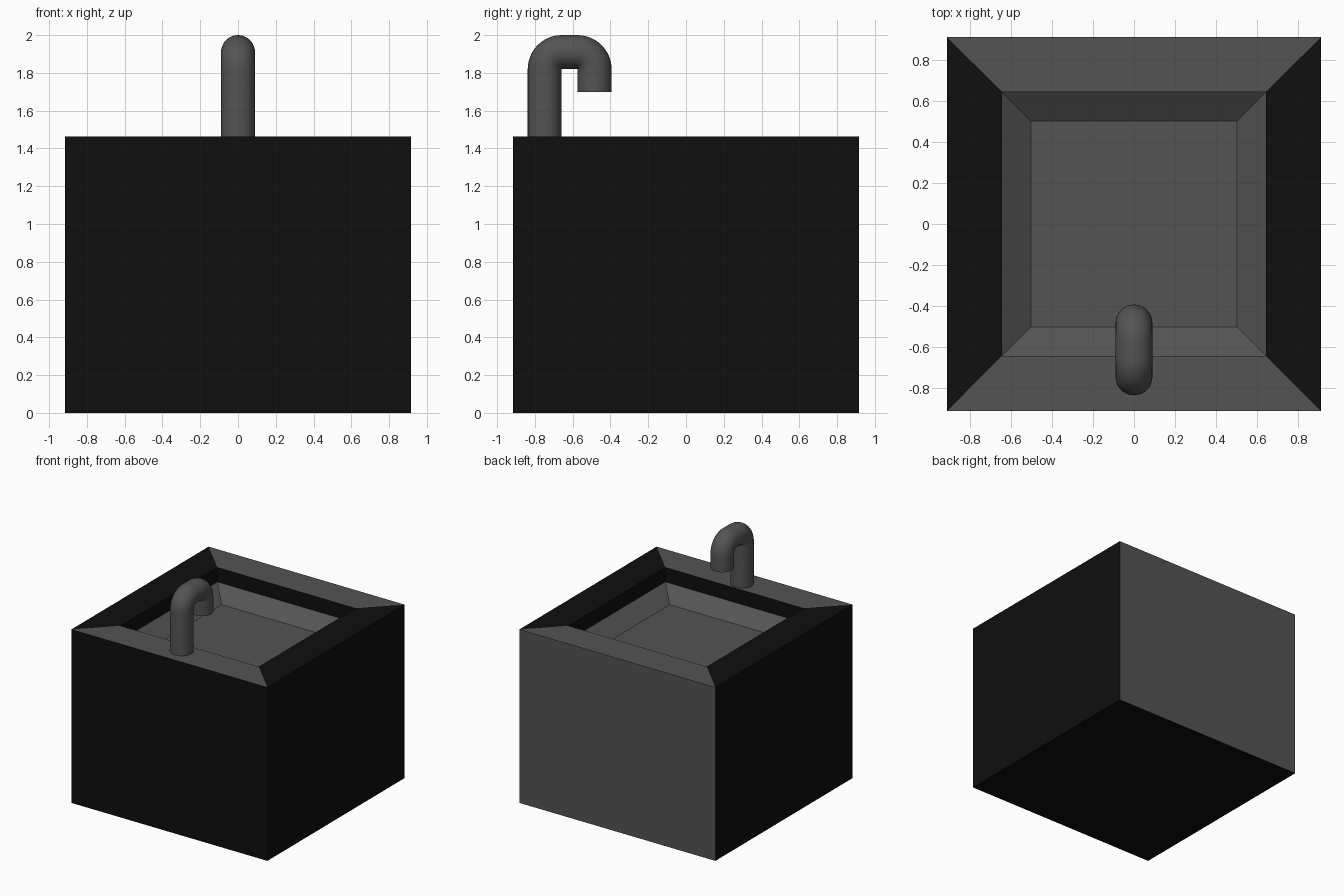
import bpy, bmesh, math
from mathutils import Vector

if "Cube" in bpy.data.objects:
    bpy.data.objects.remove(bpy.data.objects["Cube"])


def material(name, value):
    m = bpy.data.materials.new(name)
    m.diffuse_color = (value, value, value, 1)
    m.use_nodes = True
    m.node_tree.nodes["Principled BSDF"].inputs["Base Color"].default_value = m.diffuse_color
    return m


grey = material("grey", 0.088)
black = material("black", 0.0045)


def make_object(name, bm, mats):
    me = bpy.data.meshes.new(name)
    bm.to_mesh(me)
    bm.free()
    ob = bpy.data.objects.new(name, me)
    bpy.context.collection.objects.link(ob)
    for m in mats:
        me.materials.append(m)
    return ob


# Sink block: box with an inset rim, a straight lip and a tapered basin
HALF, TOP = 0.915, 1.464
bm = bmesh.new()
bmesh.ops.create_cube(bm, size=1)
for v in bm.verts:
    v.co = (v.co.x * 2 * HALF, v.co.y * 2 * HALF, (v.co.z + 0.5) * TOP)
bm.normal_update()
top = max(bm.faces, key=lambda f: f.normal.z)
bmesh.ops.inset_region(bm, faces=[top], thickness=HALF - 0.645, use_even_offset=True)


def sink_in(face, half, z):
    """Extrude a square face down to a given half width and height."""
    new = bmesh.ops.extrude_discrete_faces(bm, faces=[face])["faces"][0]
    for v in new.verts:
        v.co = (math.copysign(half, v.co.x), math.copysign(half, v.co.y), z)
    return new


lip = sink_in(top, 0.645, 1.342)
sink_in(lip, 0.505, 1.24)
bm.normal_update()

# Black: all outer sides but the back, the underside, side rims and the lip
for f in bm.faces:
    c, n = f.calc_center_median(), f.normal
    side_rim = n.z > 0.9 and c.z > TOP - 0.01 and abs(c.x) > abs(c.y)
    upright = abs(n.z) < 0.1 and not (n.y > 0.9 and c.y > 0.9)
    f.material_index = int(side_rim or upright or n.z < -0.9)
make_object("sink_block", bm, [grey, black])

# Tap: round pipe swept along a hooked path of two tight bends
R, BEND, SIDES, STEPS = 0.09, 0.0905, 32, 12
Y1, Y2, ZB = -0.748, -0.484, 2 - R - 0.0905
path = [(Y1, TOP - 0.002, 0)]
for cy, start in ((Y1 + BEND, 180), (Y2 - BEND, 90)):
    for i in range(STEPS + 1):
        a = math.radians(start - 90 * i / STEPS)
        path.append((cy + BEND * math.cos(a), ZB + BEND * math.sin(a),
                     math.radians(180 - start + 90 * i / STEPS)))
path.append((Y2, 1.698, math.pi))

bm = bmesh.new()
rings = []
for y, z, turn in path:
    across = Vector((0, -math.cos(turn), math.sin(turn)))
    ring = []
    for k in range(SIDES):
        t = 2 * math.pi * k / SIDES
        ring.append(bm.verts.new(Vector((0, y, z)) + across * R * math.cos(t)
                                 + Vector((R * math.sin(t), 0, 0))))
    rings.append(ring)
for a, b in zip(rings, rings[1:]):
    for k in range(SIDES):
        j = (k + 1) % SIDES
        bm.faces.new((a[k], a[j], b[j], b[k]))
bm.faces.new(rings[0])
bm.faces.new(rings[-1])
bmesh.ops.recalc_face_normals(bm, faces=bm.faces)
tap = make_object("tap", bm, [grey])
bpy.context.view_layer.objects.active = tap
tap.select_set(True)
bpy.ops.object.shade_smooth_by_angle(angle=math.radians(40))
